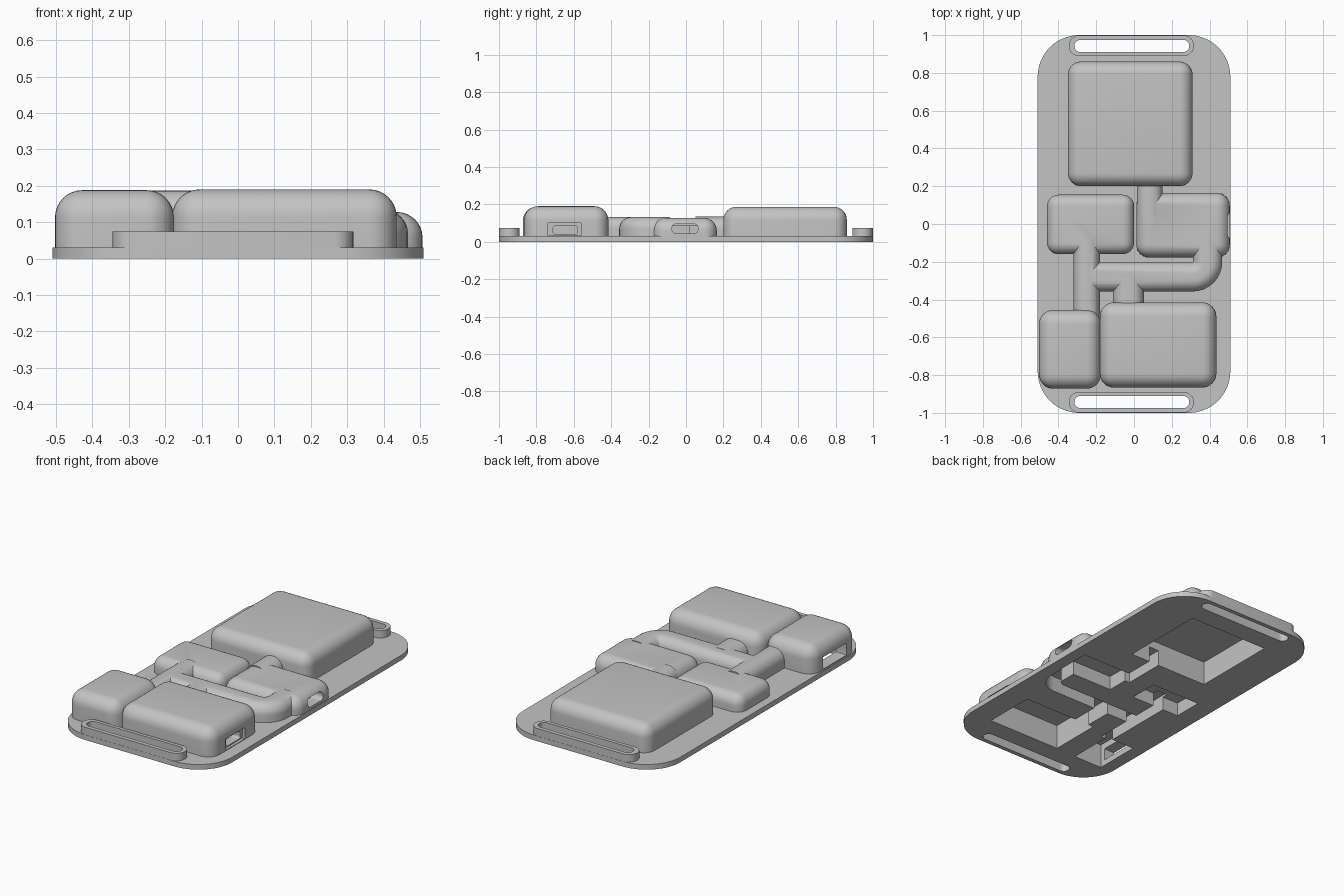
import bpy, bmesh, math
from mathutils import Vector

old = bpy.data.objects.get("Cube")
if old:
    bpy.data.objects.remove(old, do_unlink=True)

grey = bpy.data.materials.new("light_grey")
grey.use_nodes = True
COLOUR = (0.55, 0.55, 0.55, 1)
grey.diffuse_color = COLOUR
grey.node_tree.nodes["Principled BSDF"].inputs["Base Color"].default_value = COLOUR


def make(name, bm):
    bmesh.ops.recalc_face_normals(bm, faces=bm.faces)
    mesh = bpy.data.meshes.new(name)
    bm.to_mesh(mesh)
    bm.free()
    obj = bpy.data.objects.new(name, mesh)
    bpy.context.collection.objects.link(obj)
    mesh.materials.append(grey)
    return obj


def block(name, x, y, z, r=0, rounded="top", segments=8):
    """Box between limits; rounds the top and sides, or the edges along one axis."""
    bm = bmesh.new()
    bmesh.ops.create_cube(bm, size=1)
    for v in bm.verts:
        v.co = Vector([lim[0] if c < 0 else lim[1] for c, lim in zip(v.co, (x, y, z))])
    if r:
        if rounded == "top":
            edges = [e for e in bm.edges if max(v.co.z for v in e.verts) > z[0] + 1e-4]
        else:
            axis = "xyz".index(rounded)
            edges = [e for e in bm.edges
                     if abs(e.verts[0].co[axis] - e.verts[1].co[axis]) > 1e-4]
        bmesh.ops.bevel(bm, geom=edges, offset=r, segments=segments,
                        profile=0.5, affect='EDGES')
    return make(name, bm)


def sweep(name, path, half, bottom, top, r=0):
    """Channel with an arched or square section along a flat path."""
    section = [(-half, bottom)]
    if r:
        for side, start in ((-1, math.pi), (1, math.pi / 2)):
            for i in range(9):
                a = start - i * math.pi / 16
                section.append((side * (half - r) + r * math.cos(a), top - r + r * math.sin(a)))
    else:
        section += [(-half, top), (half, top)]
    section.append((half, bottom))
    pts = [Vector(p) for p in path]
    bm = bmesh.new()
    rings = []
    for i, p in enumerate(pts):
        d1 = (p - pts[max(i - 1, 0)]).normalized()
        d2 = (pts[min(i + 1, len(pts) - 1)] - p).normalized()
        d = (d1 + d2).normalized()
        n = Vector((d.y, -d.x)) / max(d.dot(d1), d.dot(d2))
        rings.append([bm.verts.new((p.x + n.x * s, p.y + n.y * s, z)) for s, z in section])
    count = len(section)
    for a, b in zip(rings, rings[1:]):
        for k in range(count):
            m = (k + 1) % count
            bm.faces.new((a[k], a[m], b[m], b[k]))
    bm.faces.new(rings[0])
    bm.faces.new(rings[-1])
    return make(name, bm)


def combine(base, other, operation):
    mod = base.modifiers.new(operation.lower(), 'BOOLEAN')
    mod.operation = operation
    mod.solver = 'EXACT'
    mod.object = other
    bpy.context.view_layer.objects.active = base
    bpy.ops.object.modifier_apply(modifier=mod.name)
    bpy.data.objects.remove(other, do_unlink=True)


# Base plate
case = block("electronics_case", (-0.51, 0.51), (-1, 1), (0, 0.03), 0.22, "z", 16)

# Pods: x limits, y limits, top, edge radius
pods = {
    "battery": ((-0.35, 0.31), (0.2, 0.86), 0.187, 0.07),
    "middle_right": ((-0.46, 0.0), (-0.16, 0.155), 0.125, 0.06),
    "middle_left": ((0.012, 0.507), (-0.178, 0.165), 0.128, 0.07),
    "front_right": ((-0.503, -0.176), (-0.872, -0.455), 0.188, 0.075),
    "front_left": ((-0.181, 0.436), (-0.866, -0.415), 0.19, 0.075),
}

# Wire channels: path and half width
bend = [(0.31 + 0.08 * math.sin(a), -0.2 - 0.08 * math.cos(a))
        for a in (i * math.pi / 16 for i in range(9))]
channels = {
    "cross": ([(-0.25, -0.28)] + bend + [(0.39, -0.1)], 0.077),
    "long": ([(-0.25, -0.54), (-0.25, -0.085)], 0.07),
    "short": ([(-0.03, -0.5), (-0.03, -0.28)], 0.082),
    "rear": ([(0.083, 0.28), (0.083, 0.05)], 0.068),
}

for name, (x, y, top, r) in pods.items():
    combine(case, block(name + "_pod", x, y, (0.01, top), r), 'UNION')
for i, (name, (path, half)) in enumerate(channels.items()):
    combine(case, sweep(name + "_channel", path, half, 0.012, 0.132 + i * 0.0007, 0.062), 'UNION')

# Raised strap loops at both ends
for s in (-1, 1):
    y = sorted((s * 0.889, s * 0.999))
    combine(case, block("strap_loop", (-0.345, 0.317), y, (0.008, 0.074), 0.054, "z"), 'UNION')

# Hollow undersides
for name, (x, y, top, r) in pods.items():
    inset = 0.07
    combine(case, block(name + "_cavity", (x[0] + inset, x[1] - inset),
                        (y[0] + inset, y[1] - inset), (-0.05, top - 0.045)), 'DIFFERENCE')
for i, (name, (path, half)) in enumerate(channels.items()):
    # carry the straight ends on into the neighbouring cavities
    a, b = Vector(path[-2]), Vector(path[-1])
    longer = path[:-1] + [tuple(b + (b - a).normalized() * 0.03)]
    combine(case, sweep(name + "_groove", longer, half - 0.035, -0.06, 0.092 + i * 0.0007),
            'DIFFERENCE')

# Strap slots
for s in (-1, 1):
    y = sorted((s * 0.91, s * 0.975))
    combine(case, block("strap_slot", (-0.315, 0.292), y, (-0.1, 0.2), 0.0315, "z"), 'DIFFERENCE')

# Side ports
ports = [
    ("plug_recess", (0.42, 0.6), (-0.74, -0.56), (0.034, 0.1), 0.004),
    ("plug_opening", (0.3, 0.6), (-0.71, -0.58), (0.04, 0.086), 0.012),
    ("charge_opening", (0.38, 0.7), (-0.075, 0.065), (0.045, 0.095), 0.022),
    ("switch_opening", (-0.7, -0.4), (-0.77, -0.55), (0.035, 0.105), 0.004),
]
for name, x, y, z, r in ports:
    combine(case, block(name, x, y, z, r, "x", 5), 'DIFFERENCE')

# Keep one material slot and shade the fillets smoothly
case.data.materials.clear()
case.data.materials.append(grey)
for p in case.data.polygons:
    p.material_index = 0
bpy.ops.object.select_all(action='DESELECT')
case.select_set(True)
bpy.context.view_layer.objects.active = case
bpy.ops.object.shade_smooth_by_angle(angle=math.radians(30))
